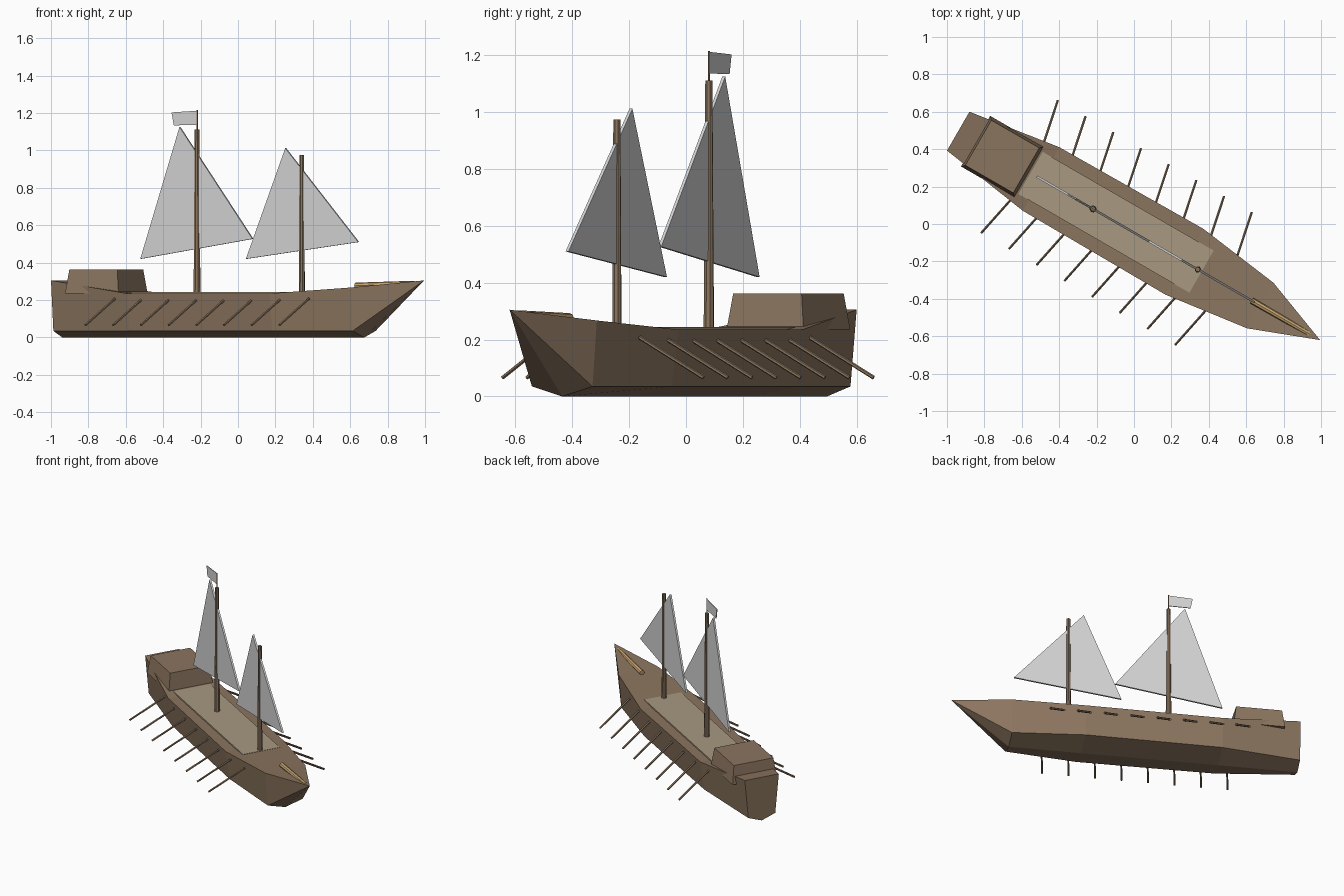
import bpy, bmesh, math
from mathutils import Matrix, Vector

if "Cube" in bpy.data.objects:
    bpy.data.objects.remove(bpy.data.objects["Cube"])

# The ship is built along local +x (bow), then turned 30 degrees and set off its centre line
PLACE = Matrix.Rotation(math.radians(-30), 4, 'Z') @ Matrix.Translation((0, -0.04, 0))


def material(name, rgb):
    m = bpy.data.materials.new(name)
    m.diffuse_color = (*rgb, 1)
    m.use_nodes = True
    m.node_tree.nodes["Principled BSDF"].inputs["Base Color"].default_value = m.diffuse_color
    return m


WOOD = material("brown wood", (0.258, 0.178, 0.114))
DECK = material("pale deck wood", (0.392, 0.314, 0.216))
TAN = material("tan wood", (0.578, 0.376, 0.162))
CLOTH = material("pale grey cloth", (0.66, 0.66, 0.66))


def finish(name, bm, mat):
    bmesh.ops.recalc_face_normals(bm, faces=bm.faces)
    bm.transform(PLACE)
    me = bpy.data.meshes.new(name)
    bm.to_mesh(me)
    bm.free()
    me.materials.append(mat)
    ob = bpy.data.objects.new(name, me)
    bpy.context.collection.objects.link(ob)
    return ob


def rod(name, a, b, r1, r2, mat, sides=8):
    """Tapered rod from point a to point b."""
    a, b = Vector(a), Vector(b)
    d = b - a
    bm = bmesh.new()
    bmesh.ops.create_cone(bm, cap_ends=True, segments=sides, radius1=r1, radius2=r2, depth=d.length)
    bm.transform(Matrix.Translation((a + b) / 2) @ d.to_track_quat('Z', 'Y').to_matrix().to_4x4())
    return finish(name, bm, mat)


def sheet(name, profile, thick, mat):
    """Flat panel in the centre plane from (x, z) points."""
    bm = bmesh.new()
    f = bm.faces.new([bm.verts.new((x, -thick / 2, z)) for x, z in profile])
    ext = bmesh.ops.extrude_face_region(bm, geom=[f])
    bmesh.ops.translate(bm, vec=(0, thick, 0),
                        verts=[v for v in ext['geom'] if isinstance(v, bmesh.types.BMVert)])
    return finish(name, bm, mat)


def block(name, x0, x1, hw, z0, z1, mat, inset=0.0):
    """Box whose top is drawn in by inset."""
    bm = bmesh.new()
    bmesh.ops.create_cube(bm, size=1)
    for v in bm.verts:
        top = v.co.z > 0
        i = inset if top else 0
        v.co = ((x1 - i) if v.co.x > 0 else (x0 + i),
                math.copysign(hw - i, v.co.y), z1 if top else z0)
    return finish(name, bm, mat)


# Hull: stations of (x, top half width, top height, chine half width), ending in a pointed bow
stations = [(-1.062, 0.12, 0.305, 0.095), (-0.55, 0.196, 0.235, 0.168),
            (0.335, 0.203, 0.235, 0.175), (0.802, 0.141, 0.267, 0.123)]
bm = bmesh.new()
rings = []
for x, w, z, c in stations:
    rings.append([bm.verts.new(p) for p in
                  ((x, w, z), (x, c, 0.035), (x, 0, 0), (x, -c, 0.035), (x, -w, z))])
for r, s in zip(rings, rings[1:]):
    for i in range(5):
        j = (i + 1) % 5
        bm.faces.new((r[i], r[j], s[j], s[i]))
bm.faces.new(rings[0])
tip = bm.verts.new((1.172, 0, 0.305))
for i in range(5):
    bm.faces.new((rings[-1][i], rings[-1][(i + 1) % 5], tip))
finish("hull", bm, WOOD)

# Deck plate, stern cabin, bow spar
block("deck", -0.64, 0.44, 0.13, 0.225, 0.244, DECK)
block("stern_cabin", -0.955, -0.625, 0.156, 0.235, 0.362, WOOD, 0.017)
rod("bow_spar", (0.75, 0, 0.276), (1.11, 0, 0.289), 0.017, 0.014, TAN)

# Masts and flag pole
rod("main_mast", (-0.23, 0, 0.22), (-0.23, 0, 1.112), 0.019, 0.013, WOOD)
rod("fore_mast", (0.417, 0, 0.22), (0.417, 0, 0.975), 0.017, 0.013, WOOD)
rod("flag_pole", (-0.23, 0, 1.10), (-0.23, 0, 1.215), 0.004, 0.004, WOOD, 6)

# Three-cornered sails and flag
sheet("main_sail", [(-0.577, 0.42), (0.115, 0.527), (-0.335, 1.125)], 0.012, CLOTH)
sheet("fore_sail", [(0.075, 0.42), (0.768, 0.51), (0.318, 1.012)], 0.012, CLOTH)
sheet("flag", [(-0.23, 1.136), (-0.372, 1.134), (-0.386, 1.203), (-0.23, 1.212)], 0.005, CLOTH)

# Eight oars on each side
for side, label in ((1, "left"), (-1, "right")):
    for i in range(8):
        x = -0.683 + 0.171 * i
        rod(f"oar_{label}_{i + 1}", (x + 0.048, side * 0.175, 0.208),
            (x, side * 0.408, 0.066), 0.007, 0.007, WOOD, 6)
